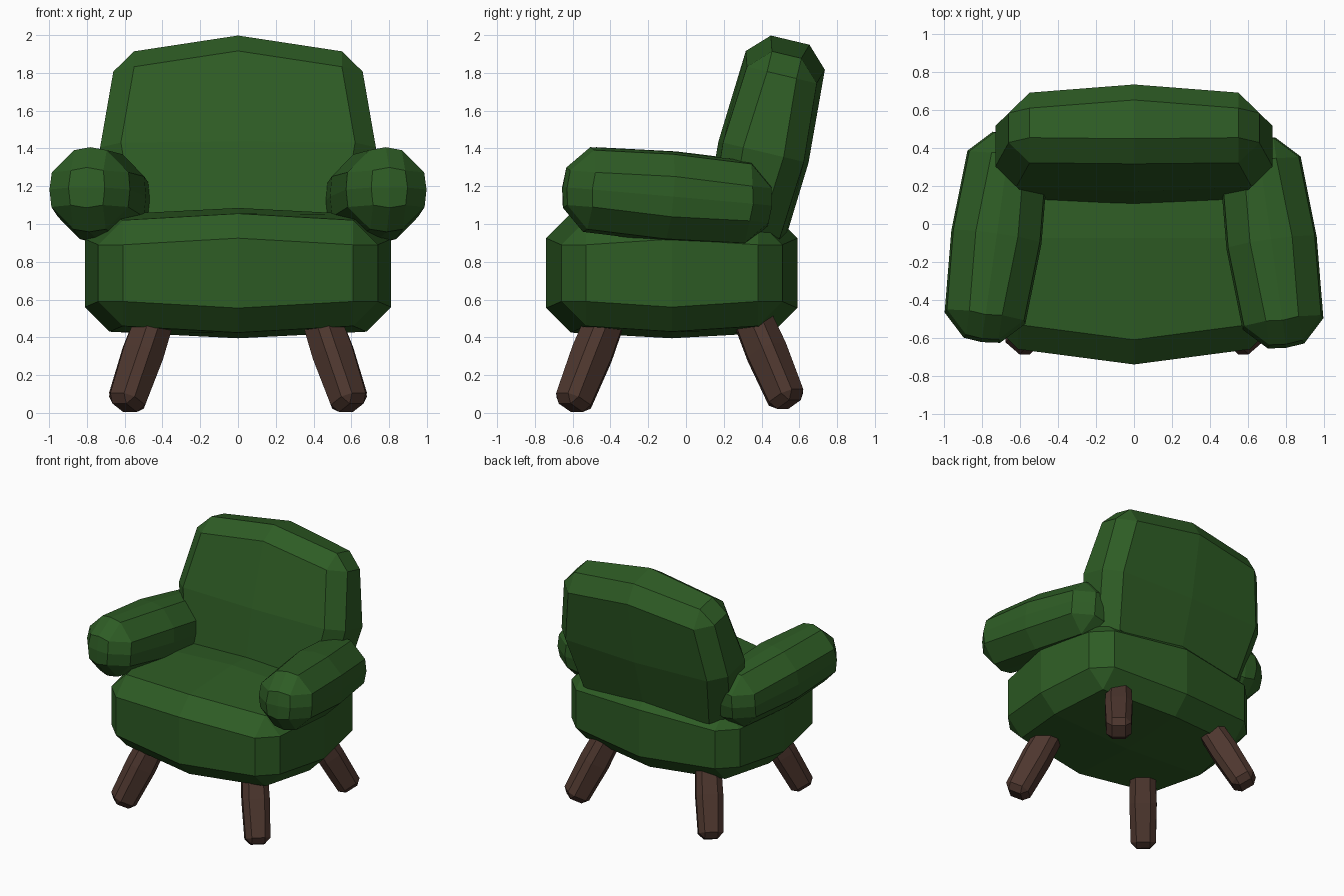
import bpy, bmesh
from mathutils import Vector, Matrix, Euler

if "Cube" in bpy.data.objects:
    bpy.data.objects.remove(bpy.data.objects["Cube"])


def material(name, rgb):
    mat = bpy.data.materials.new(name)
    mat.use_nodes = True
    color = (*rgb, 1)
    mat.diffuse_color = color
    mat.node_tree.nodes["Principled BSDF"].inputs["Base Color"].default_value = color
    return mat


green = material("green upholstery", (0.027, 0.107, 0.018))
brown = material("brown wood", (0.074, 0.037, 0.027))


def puffy_box(name, half, bevel, bulge, matrix, mat):
    """Chamfered box, halved on each axis; bulge[i][j] pushes axis i outward on the mid plane of axis j."""
    bm = bmesh.new()
    bmesh.ops.create_cube(bm, size=2, matrix=Matrix.Diagonal((*half, 1)))
    bmesh.ops.bevel(bm, geom=bm.edges[:], offset=bevel, offset_type='OFFSET',
                    segments=1, affect='EDGES')
    for axis in range(3):
        normal = Vector((0, 0, 0))
        normal[axis] = 1
        bmesh.ops.bisect_plane(bm, geom=bm.verts[:] + bm.edges[:] + bm.faces[:],
                               plane_co=(0, 0, 0), plane_no=normal)
    for v in bm.verts:
        p = v.co.copy()
        for i in range(3):
            if abs(p[i]) < 1e-4:
                continue
            push = sum(bulge[i][j] for j in range(3) if j != i and abs(p[j]) < 1e-4)
            v.co[i] += push if p[i] > 0 else -push
    bm.transform(matrix)
    bmesh.ops.recalc_face_normals(bm, faces=bm.faces[:])
    mesh = bpy.data.meshes.new(name)
    bm.to_mesh(mesh)
    bm.free()
    mesh.materials.append(mat)
    obj = bpy.data.objects.new(name, mesh)
    bpy.context.collection.objects.link(obj)
    return obj


def place(location, rotation=(0, 0, 0)):
    return Matrix.Translation(location) @ Euler(rotation).to_matrix().to_4x4()


# Seat cushion
puffy_box("seat", (0.74, 0.585, 0.28), 0.13,
          ((0, 0.07, 0), (0.08, 0, 0), (0.035, 0.03, 0)),
          place((0, -0.075, 0.74)), green)

# Reclined backrest
puffy_box("backrest", (0.66, 0.19, 0.53), 0.11,
          ((0, 0, 0.07), (0.025, 0, 0.03), (0.08, 0, 0)),
          place((0, 0.41, 1.38), (-0.234, 0, 0)), green)

for side, label in ((1, "left"), (-1, "right")):
    # Armrest, sloping down and inward to the rear
    puffy_box(label + "_armrest", (0.205, 0.54, 0.21), 0.118,
              ((0, 0.025, 0.01), (0.01, 0, 0.01), (0.015, 0.015, 0)),
              place((side * 0.725, -0.085 - side * 0.015, 1.145),
                    (-0.087, 0, side * 0.14)), green)

    # Splayed legs
    for end, top_y, foot_y, foot_z in (("front", -0.385, -0.61, 0.027),
                                       ("rear", 0.31, 0.545, 0.045)):
        top = Vector((side * 0.405, top_y, 0.6))
        foot = Vector((side * 0.6, foot_y, foot_z))
        axis = top - foot
        turn = axis.to_track_quat('Z', 'Y').to_matrix().to_4x4()
        puffy_box(f"{end}_{label}_leg", (0.09, 0.09, axis.length / 2), 0.042,
                  ((0, 0, 0.008), (0, 0, 0.008), (0, 0, 0)),
                  Matrix.Translation((top + foot) / 2) @ turn, brown)
